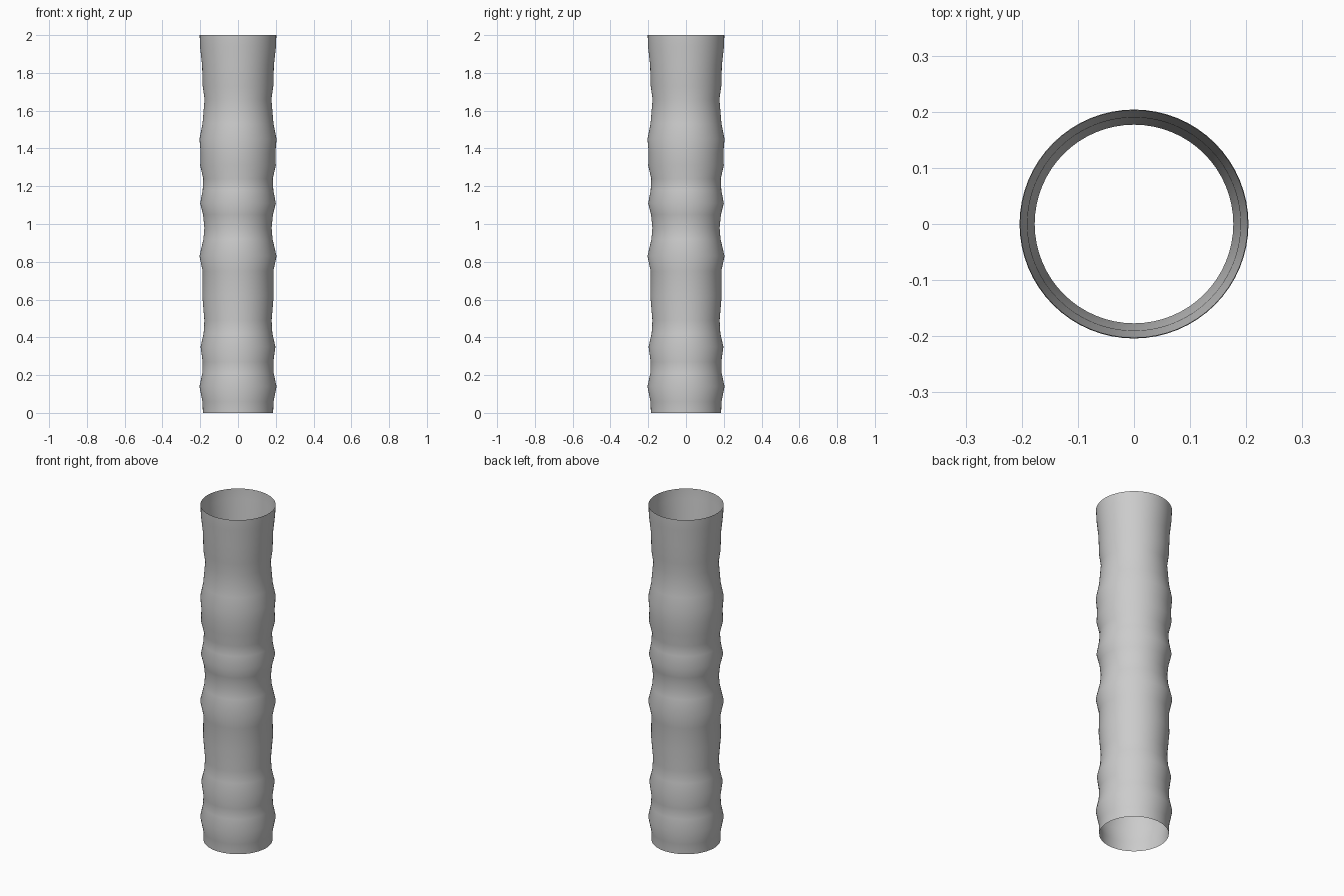
import bpy
import bmesh
from math import cos, sin, tau

cube = bpy.data.objects.get("Cube")
if cube:
    bpy.data.objects.remove(cube, do_unlink=True)

SIDES = 64

# Grey material
grey = bpy.data.materials.new("plain grey")
grey.use_nodes = True
colour = (0.6, 0.6, 0.6, 1.0)
grey.diffuse_color = colour
grey.node_tree.nodes["Principled BSDF"].inputs["Base Color"].default_value = colour

# Wavy wall profile: (height, radius)
profile = [
    (0, 0.186), (0.06, 0.188), (0.14, 0.204), (0.21, 0.189), (0.27, 0.187),
    (0.35, 0.198), (0.42, 0.182), (0.49, 0.178), (0.62, 0.189), (0.75, 0.187),
    (0.83, 0.204), (0.92, 0.183), (0.98, 0.178), (1.05, 0.185), (1.11, 0.200),
    (1.18, 0.187), (1.24, 0.184), (1.31, 0.200), (1.38, 0.198), (1.45, 0.204),
    (1.53, 0.188), (1.66, 0.177), (1.73, 0.187), (1.84, 0.190), (1.94, 0.201),
    (2, 0.203),
]

# Open tube: rings joined by quads
bm = bmesh.new()
rings = [[bm.verts.new((r * cos(tau * i / SIDES), r * sin(tau * i / SIDES), z))
          for i in range(SIDES)] for z, r in profile]
for low, high in zip(rings, rings[1:]):
    for i in range(SIDES):
        j = (i + 1) % SIDES
        bm.faces.new((low[i], low[j], high[j], high[i])).smooth = True

mesh = bpy.data.meshes.new("wavy_tube")
bm.to_mesh(mesh)
bm.free()
mesh.materials.append(grey)
tube = bpy.data.objects.new("wavy_tube", mesh)
bpy.context.collection.objects.link(tube)
